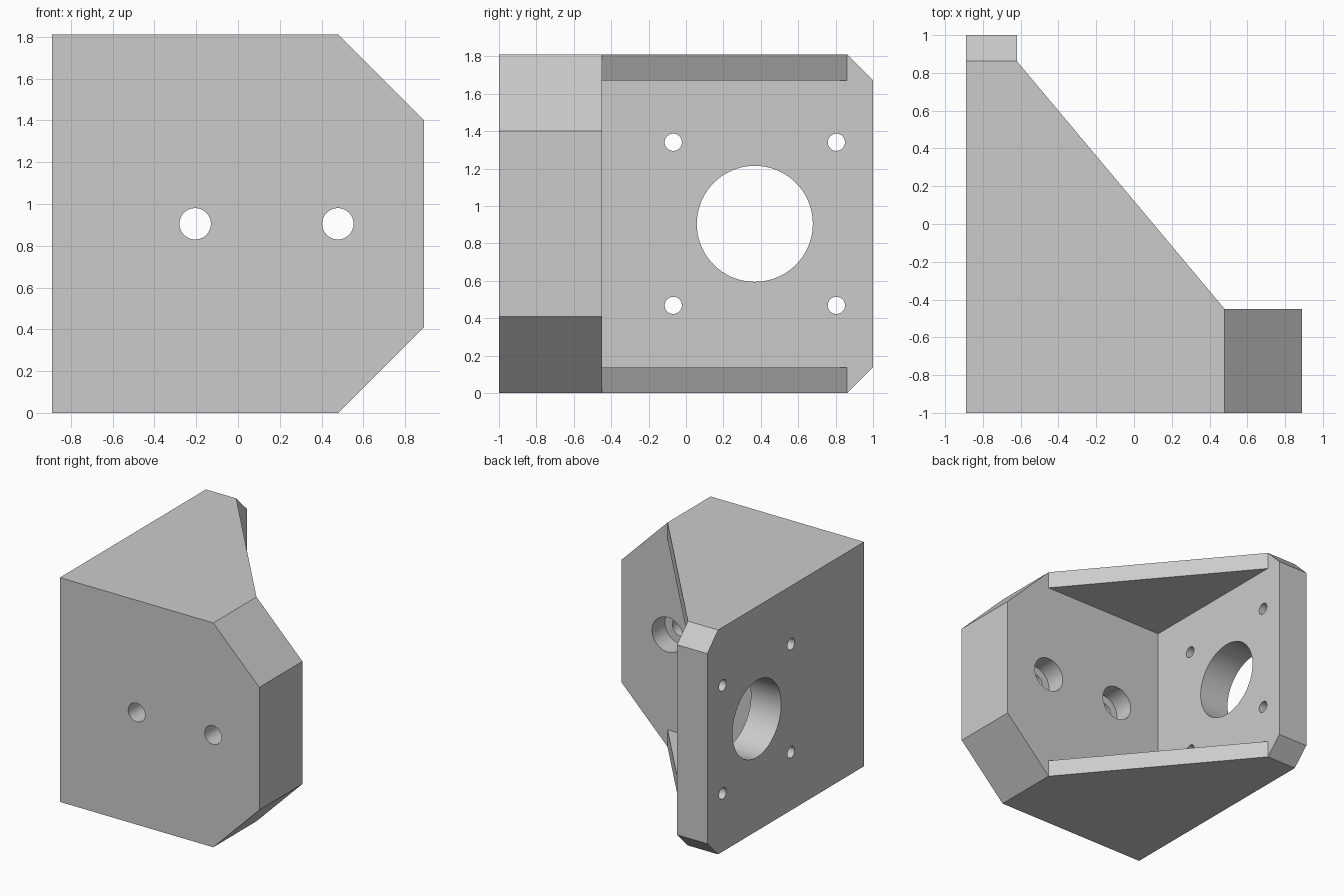
import bpy, bmesh, math

cube = bpy.data.objects.get("Cube")
if cube:
    bpy.data.objects.remove(cube, do_unlink=True)

# Main dimensions
W, D, H = 0.89, 1.0, 1.81
WALL_X, WALL_Y = -0.62, -0.45      # inner faces of the side and front plates
GUSSET, BEVEL, CORNER = 0.138, 0.138, 0.41
MID = H / 2

grey = bpy.data.materials.new("plain grey")
grey.use_nodes = True
COLOUR = (0.6, 0.6, 0.6, 1)
grey.diffuse_color = COLOUR
grey.node_tree.nodes["Principled BSDF"].inputs["Base Color"].default_value = COLOUR


def prism(name, outline, axis, lo, hi):
    """Extrude a flat outline along x, y or z."""
    place = {"x": lambda a, b, t: (t, a, b),
             "y": lambda a, b, t: (a, t, b),
             "z": lambda a, b, t: (a, b, t)}[axis]
    bm = bmesh.new()
    low = [bm.verts.new(place(a, b, lo)) for a, b in outline]
    high = [bm.verts.new(place(a, b, hi)) for a, b in outline]
    bm.faces.new(low)
    bm.faces.new(high)
    for i in range(len(low)):
        j = (i + 1) % len(low)
        bm.faces.new((low[i], low[j], high[j], high[i]))
    bmesh.ops.recalc_face_normals(bm, faces=bm.faces)
    mesh = bpy.data.meshes.new(name)
    bm.to_mesh(mesh)
    bm.free()
    mesh.materials.append(grey)
    obj = bpy.data.objects.new(name, mesh)
    bpy.context.collection.objects.link(obj)
    return obj


def cylinder(name, a, b, radius, axis, lo, hi, sides=64):
    turn = 2 * math.pi / sides
    ring = [(a + radius * math.cos(i * turn), b + radius * math.sin(i * turn))
            for i in range(sides)]
    return prism(name, ring, axis, lo, hi)


def combine(body, tool, operation):
    """Apply a boolean and discard the tool."""
    mod = body.modifiers.new("boolean", "BOOLEAN")
    mod.operation, mod.solver, mod.object = operation, "EXACT", tool
    tool.hide_render = True
    graph = bpy.context.evaluated_depsgraph_get()
    mesh = bpy.data.meshes.new_from_object(body.evaluated_get(graph))
    body.modifiers.clear()
    body.data = mesh
    bpy.data.objects.remove(tool, do_unlink=True)


# Side plate with two bevelled rear corners
bracket = prism("motor_bracket", [(-D, 0), (D - BEVEL, 0), (D, BEVEL), (D, H - BEVEL),
                                  (D - BEVEL, H), (-D, H)], "x", -W, WALL_X)

# Thick front plate with two cut corners
front = prism("front_plate", [(-W, 0), (W - CORNER, 0), (W, CORNER), (W, H - CORNER),
                              (W - CORNER, H), (-W, H)], "y", -D, WALL_Y)
combine(bracket, front, "UNION")

# Triangular gussets at the bottom and top
triangle = [(WALL_X, WALL_Y), (W - CORNER, WALL_Y), (WALL_X, D - BEVEL)]
for name, z in (("bottom_gusset", 0), ("top_gusset", H - GUSSET)):
    combine(bracket, prism(name, triangle, "z", z, z + GUSSET), "UNION")

# Merge flat faces left over from the joins
bm = bmesh.new()
bm.from_mesh(bracket.data)
bmesh.ops.remove_doubles(bm, verts=bm.verts, dist=0.0001)
bmesh.ops.dissolve_limit(bm, angle_limit=math.radians(1), verts=bm.verts, edges=bm.edges)
bm.to_mesh(bracket.data)
bm.free()

# Counterbored mounting holes through the front plate
for x in (-0.205, 0.478):
    combine(bracket, cylinder("bolt_hole", x, MID, 0.075, "y", -1.2, 0), "DIFFERENCE")
    combine(bracket, cylinder("counterbore", x, MID, 0.14, "y", WALL_Y - 0.165, 0), "DIFFERENCE")

# Shaft opening and four screw holes through the side plate
SHAFT_Y, SPACING = 0.368, 0.436
combine(bracket, cylinder("shaft_hole", SHAFT_Y, MID, 0.31, "x", -1.1, -0.4, 96), "DIFFERENCE")
for dy in (-SPACING, SPACING):
    for dz in (-SPACING, SPACING):
        screw = cylinder("screw_hole", SHAFT_Y + dy, MID + dz, 0.046, "x", -1.1, -0.4, 48)
        combine(bracket, screw, "DIFFERENCE")

# Smooth the bores, keep edges sharp
bracket.data.shade_smooth()
bracket.data.set_sharp_from_angle(angle=math.radians(25))
